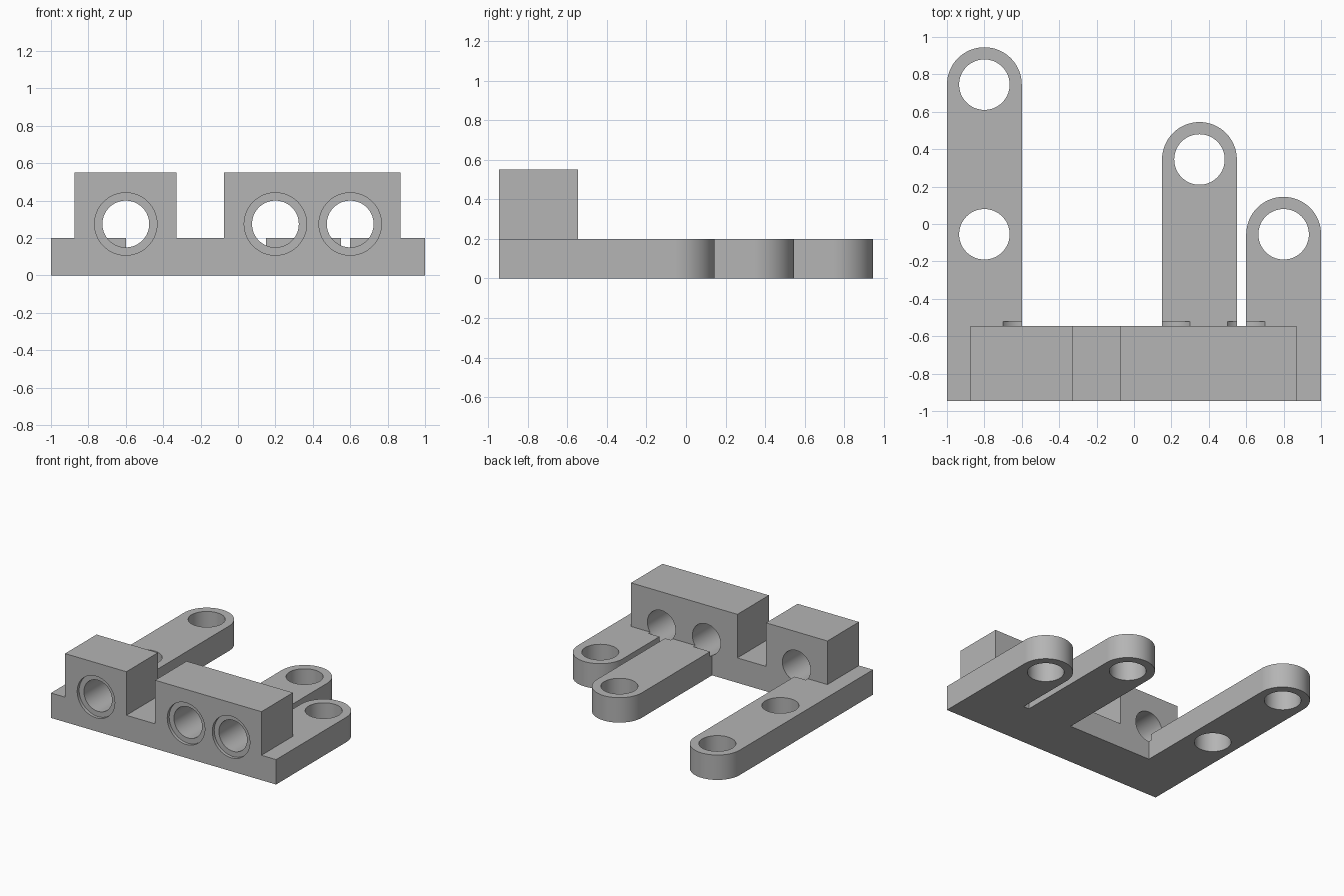
import bpy, bmesh, math
from mathutils import Vector

cube = bpy.data.objects.get("Cube")
if cube:
    bpy.data.objects.remove(cube, do_unlink=True)

BACK, REAR = -0.945, -0.545      # front and rear faces of the rail
THICK, TOP = 0.2, 0.55

grey = bpy.data.materials.new("plain grey")
grey.use_nodes = True
grey.diffuse_color = (0.46, 0.46, 0.46, 1)
grey.node_tree.nodes["Principled BSDF"].inputs["Base Color"].default_value = (0.46, 0.46, 0.46, 1)


def prism(name, points, depth):
    """Extrude a closed outline of 3D points along a vector."""
    bm = bmesh.new()
    face = bm.faces.new([bm.verts.new(p) for p in points])
    moved = bmesh.ops.extrude_face_region(bm, geom=[face])["geom"]
    bmesh.ops.translate(bm, vec=Vector(depth),
                        verts=[v for v in moved if isinstance(v, bmesh.types.BMVert)])
    bmesh.ops.recalc_face_normals(bm, faces=bm.faces)
    mesh = bpy.data.meshes.new(name)
    bm.to_mesh(mesh)
    bm.free()
    mesh.materials.append(grey)
    obj = bpy.data.objects.new(name, mesh)
    bpy.context.collection.objects.link(obj)
    return obj


def arc(radius, sweep, steps):
    return [(radius * math.cos(sweep * i / steps), radius * math.sin(sweep * i / steps))
            for i in range(steps + 1)]


def circle(radius):
    return arc(radius, 2 * math.pi, 64)[:-1]


def combine(target, tool, operation):
    """Apply an exact boolean and remove the tool."""
    mod = target.modifiers.new(tool.name, 'BOOLEAN')
    mod.operation, mod.solver, mod.object = operation, 'EXACT', tool
    bpy.context.view_layer.objects.active = target
    bpy.ops.object.modifier_apply(modifier=mod.name)
    bpy.data.objects.remove(tool, do_unlink=True)


# Front rail with two raised blocks
profile = [(-1, 0), (1, 0), (1, THICK), (0.87, THICK), (0.87, TOP), (-0.075, TOP),
           (-0.075, THICK), (-0.33, THICK), (-0.33, TOP), (-0.875, TOP),
           (-0.875, THICK), (-1, THICK)]
bracket = prism("bracket", [(x, BACK, z) for x, z in profile], (0, REAR - BACK, 0))

# Round-ended arms reaching backwards
arms = [(-0.8, 0.745), (0.35, 0.345), (0.8, -0.055)]
for cx, cy in arms:
    outline = [(cx + x, cy + y, 0) for x, y in arc(0.2, math.pi, 32)]
    outline += [(cx - 0.2, REAR, 0), (cx + 0.2, REAR, 0)]
    combine(bracket, prism("arm", outline, (0, 0, THICK)), 'UNION')

# Vertical holes in the arms
for cx, cy in arms + [(-0.8, -0.055)]:
    ring = [(cx + x, cy + y, -0.1) for x, y in circle(0.135)]
    combine(bracket, prism("arm_hole", ring, (0, 0, 0.5)), 'DIFFERENCE')

# Horizontal bores through the blocks, with shallow counterbores in front
for cx in (-0.6, 0.2, 0.6):
    for name, radius, end in (("bore", 0.125, REAR + 0.025),
                              ("counterbore", 0.167, BACK + 0.025)):
        ring = [(cx + x, BACK - 0.1, 0.275 + z) for x, z in circle(radius)]
        combine(bracket, prism(name, ring, (0, end - BACK + 0.1, 0)), 'DIFFERENCE')

# Merge coplanar seams
bm = bmesh.new()
bm.from_mesh(bracket.data)
bmesh.ops.remove_doubles(bm, verts=bm.verts, dist=0.0001)
bmesh.ops.dissolve_limit(bm, angle_limit=0.01, verts=bm.verts, edges=bm.edges)
bm.to_mesh(bracket.data)
bm.free()

# Smooth curves, crisp edges
bpy.ops.object.select_all(action='DESELECT')
bracket.select_set(True)
bpy.context.view_layer.objects.active = bracket
bpy.ops.object.shade_smooth_by_angle(angle=math.radians(30))
weighted = bracket.modifiers.new("weighted_normals", 'WEIGHTED_NORMAL')
weighted.keep_sharp = True
